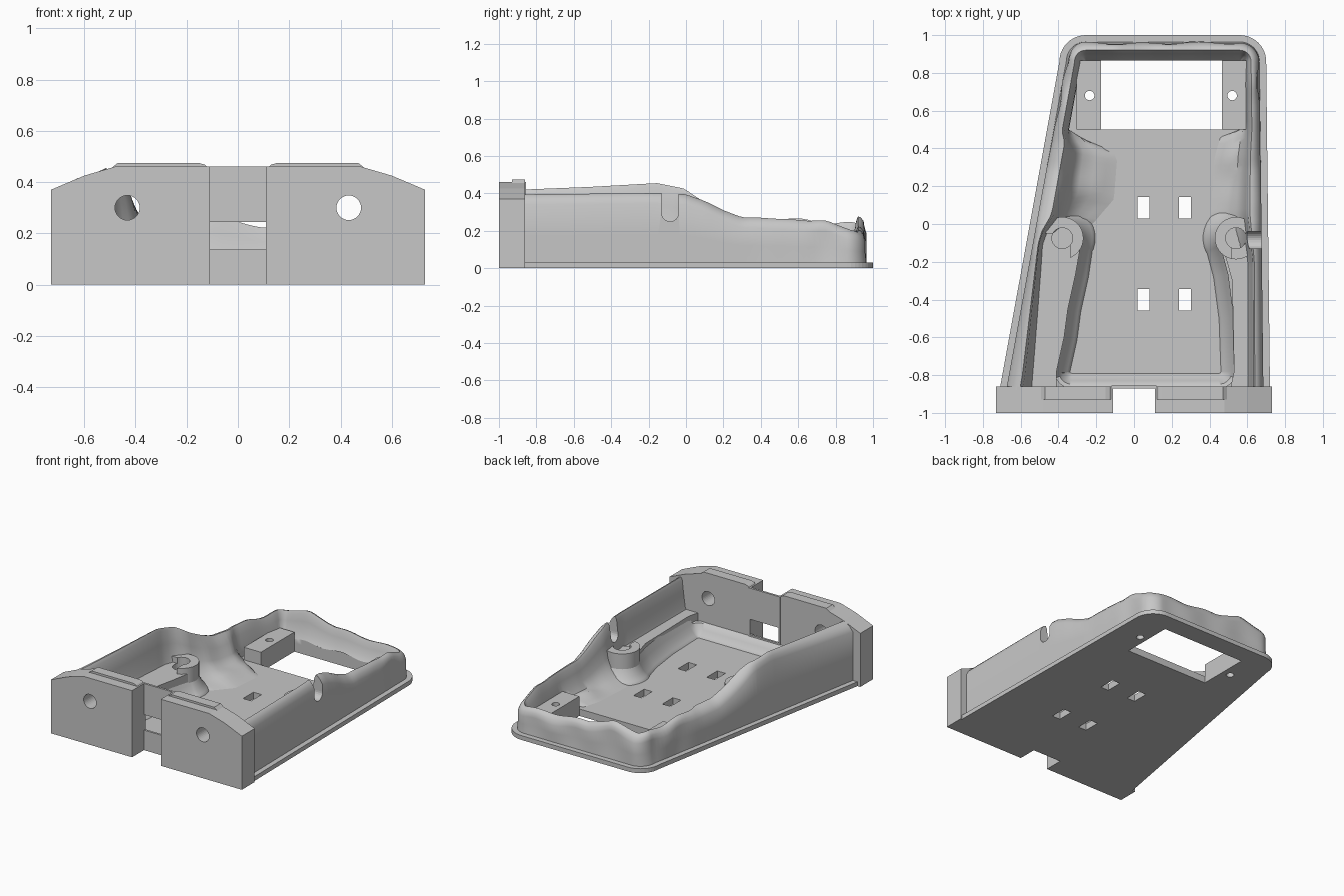
import bpy, bmesh, math
from mathutils import Vector

cube = bpy.data.objects.get("Cube")
if cube:
    bpy.data.objects.remove(cube)

grey = bpy.data.materials.new("plain grey")
grey.use_nodes = True
grey.diffuse_color = (0.57, 0.57, 0.57, 1)
grey.node_tree.nodes["Principled BSDF"].inputs["Base Color"].default_value = (0.57, 0.57, 0.57, 1)


def finish(name, bm, smooth=False):
    bmesh.ops.recalc_face_normals(bm, faces=bm.faces)
    me = bpy.data.meshes.new(name)
    bm.to_mesh(me)
    bm.free()
    me.materials.append(grey)
    ob = bpy.data.objects.new(name, me)
    bpy.context.collection.objects.link(ob)
    if smooth:
        select(ob)
        bpy.ops.object.shade_smooth_by_angle(angle=math.radians(50))
    return ob


def select(ob):
    bpy.ops.object.select_all(action='DESELECT')
    ob.select_set(True)
    bpy.context.view_layer.objects.active = ob


def prism(name, pts, lo, hi, axis='z', smooth=False):
    """Extrude a 2D outline along z, or along y when the outline is in x and z."""
    def place(p, h):
        return (p[0], p[1], h) if axis == 'z' else (p[0], h, p[1])
    bm = bmesh.new()
    a = [bm.verts.new(place(p, lo)) for p in pts]
    b = [bm.verts.new(place(p, hi)) for p in pts]
    bm.faces.new(a)
    bm.faces.new(b)
    for i in range(len(pts)):
        j = (i + 1) % len(pts)
        bm.faces.new((a[i], a[j], b[j], b[i]))
    return finish(name, bm, smooth)


def box(name, x0, x1, y0, y1, z0, z1):
    return prism(name, [(x0, y0), (x1, y0), (x1, y1), (x0, y1)], z0, z1)


def arc(x, y, r, start, end, n):
    """Points on an arc, angles in degrees."""
    angles = [math.radians(start + (end - start) * i / n) for i in range(n + 1)]
    return [Vector((x + r * math.cos(a), y + r * math.sin(a))) for a in angles]


def disc(x, y, r, n=32):
    return arc(x, y, r, 0, 360, n)[:-1]


def sweep(name, path, section):
    """Sweep a closed section, given as inward offset and height, along a path."""
    bm = bmesh.new()
    rings = []
    for i, p in enumerate(path):
        d = (path[min(i + 1, len(path) - 1)] - path[max(i - 1, 0)]).normalized()
        inward = Vector((d.y, -d.x))
        rings.append([bm.verts.new((*(p + inward * o), z)) for o, z in section(p)])
    for a, b in zip(rings, rings[1:]):
        for j in range(len(a)):
            n = (j + 1) % len(a)
            bm.faces.new((a[j], a[n], b[n], b[j]))
    bm.faces.new(rings[0])
    bm.faces.new(rings[-1])
    return finish(name, bm, True)


def cut(ob, *cutters):
    for c in cutters:
        c.hide_render = True
        m = ob.modifiers.new("cut", 'BOOLEAN')
        m.operation, m.solver, m.object = 'DIFFERENCE', 'EXACT', c
        select(ob)
        bpy.ops.object.modifier_apply(modifier=m.name)


def lerp_table(table, t):
    for (a, va), (b, vb) in zip(table, table[1:]):
        if t <= b:
            return va + (vb - va) * max(0, (t - a) / (b - a))
    return table[-1][1]


def line(a, b, n):
    return [Vector(a).lerp(Vector(b), i / n) for i in range(1, n)]


def outline(inset, n):
    """U-shaped path: left side, rounded back, right side."""
    y0, r = -0.87, 0.14 - inset
    top = 1 - inset
    yc = top - r
    bl, br = -0.395 + inset, 0.70 - inset
    start, end = Vector((-0.71 + inset, y0)), Vector((0.72 - inset, y0))
    pts = [start] + line(start, (bl, yc), n) + arc(bl + r, yc, r, 180, 90, 10)
    pts += line((bl + r, top), (br - r, top), max(1, n // 2))
    return pts + arc(br - r, yc, r, 90, 0, 10) + line((br, yc), end, n) + [end]


# Base plate and raised inner floor
base = prism("base_plate", outline(0, 1), 0, 0.03)
floor = prism("inner_floor", outline(0.08, 1), 0.02, 0.048)

# Uneven side and back wall, swept round the outline
TAIL = [(.1, .36), (.2, .31), (.3, .272), (.6, .262), (.8, .24), (1, .23)]
HEIGHT_R = [(-.87, .42), (-.5, .435), (-.15, .455), (0, .425)] + TAIL
HEIGHT_L = [(-.87, .395), (-.1, .402), (0, .395)] + TAIL
SPREAD_R = [(-.87, 1.5), (-.1, .55), (-.03, .7), (.05, 1.3), (.2, 1.7), (.42, 1.6), (.5, .9), (1, .9)]
SPREAD_L = [(-.87, .9), (-.2, .8), (.05, 1.2), (.35, 1.1), (.5, .9), (1, .9)]
LIMIT = [(.42, .45), (.5, .08), (.86, .08), (.92, .1)]


def wall_section(p):
    h = lerp_table(HEIGHT_R if p.x < .15 else HEIGHT_L, p.y)
    k = lerp_table(SPREAD_R if p.x < .15 else SPREAD_L, p.y)
    limit = lerp_table(LIMIT, p.y)
    back = max(0, min(1, (p.y - .3) / .4))
    rise = max(0, min(1, (p.y - .75) / .2))
    h += rise * lerp_table([(-.4, 0), (-.1, .04), (.1, -.01), (.6, -.035)], p.x)
    wob = math.sin(p.x * 21 + p.y * 17) + .5 * math.sin(p.x * 9 - p.y * 31)
    h += .006 * back * wob
    lean = .005 * back * (1.5 + wob)
    sec = [(0, .02), (lean, h * .45), (lean, h - .055), (.017, h - .025), (.035, h - .005), (.05, h), (.06, h - .02),
           (.07, h * .75), (.085, h * .5), (.11, h * .34), (.15, .085 + .01 * wob), (.19, .06), (.24, .042), (.24, .02)]
    return [(min(limit, o * (k if o > .06 else min(1.4, k))), z) for o, z in sec]


wall = sweep("uneven_wall", outline(0.035, 60), wall_section)

# Inner side shelves
shelf_l = prism("right_shelf", [(-.62, -.87), (-.41, -.87), (-.41, -.78), (-.37, -.6), (-.35, -.45),
                (-.31, -.27), (-.28, -.1), (-.34, -.03), (-.49, -.05)], .03, .2, smooth=True)
shelf_r = prism("left_shelf", [(.66, -.87), (.51, -.87), (.53, -.78), (.52, -.3), (.47, -.12),
                (.55, -.04), (.66, -.05)], .03, .18, smooth=True)

# Round posts, cut away on the side facing the front holes
for side, x, shelf in (("right", -.38, shelf_l), ("left", .54, shelf_r)):
    post = prism(side + "_post", disc(x, -.075, .112, 40), .03, .24, smooth=True)
    bore = prism("bore_cutter", disc(x, -.075, .055), .12, .4)
    x0, x1 = (-.6, -.34) if side == "right" else (.52, .7)
    slot = box("slot_cutter", x0, x1, -.3, -.05, .19, .4)
    cut(post, bore, slot)
    cut(shelf, bore)
    for c in (bore, slot):
        bpy.data.objects.remove(c)

# Soft fillet where the floor meets the posts, shelves and front wall
edge = arc(.54, -.075, .105, 70, 215, 14) + [Vector((.49, -.27)), Vector((.52, -.5))]
edge += arc(.45, -.78, .08, 0, -90, 8) + arc(-.33, -.78, .08, 270, 180, 8)
edge += [Vector((-.37, -.6)), Vector((-.35, -.45)), Vector((-.31, -.27))]
edge += arc(-.38, -.075, .105, -30, 110, 14)
sweep("floor_fillet", edge, lambda p: [(-.01, .02), (-.01, .13 if p.y < -.8 else .17), (.012, .125), (.03, .09),
                                       (.055, .062), (.078, .04), (.078, .02)])

# Mounting brackets beside the opening
brackets = [box("right_bracket", -.305, -.175, .5, .865, .01, .135),
            box("left_bracket", .465, .595, .5, .865, .01, .135)]

# Opening, slots and screw holes
opening = box("opening_cutter", -.175, .465, .5, .865, -.1, .6)
slots = [box("slot_cutter", x - .031, x + .031, y - .057, y + .057, -.1, .2)
         for x in (.05, .27) for y in (.085, -.4)]
screws = [prism("screw_cutter", disc(x, .68, .025), -.1, .5) for x in (-.235, .52)]
for ob in (base, floor):
    cut(ob, opening, *slots, *screws)
for ob, c in zip(brackets, screws):
    cut(ob, c)

# U-shaped notch in the wall beside the left post
arch = [(-.13, .6)] + list(arc(-.085, .295, .045, 180, 360, 12)) + [(-.04, .6)]
notch = prism("notch_cutter", arch, .56, .8, axis='y')
for v in notch.data.vertices:
    v.co = (v.co.y, v.co.x, v.co.z)
notch.data.flip_normals()
cut(wall, notch)
for c in [opening, notch] + slots + screws:
    bpy.data.objects.remove(c)

# Front blocks with round holes and raised lips
for side, s in (("right", -1), ("left", 1)):
    prof = [(.73, 0), (.11, 0), (.11, .46), (.48, .46), (.6, .425), (.73, .37)]
    block = prism(side + "_front_block", [(s * x, z) for x, z in prof], -1, -.86, axis='y')
    hole = prism("hole_cutter", disc(s * .432, .3, .048), -1.2, -.7, axis='y')
    cut(block, hole)
    bpy.data.objects.remove(hole)
    lip = [(.11, .45), (.13, .468), (.15, .474), (.47, .474), (.5, .45)]
    prism(side + "_front_lip", [(s * x, z) for x, z in lip], -.93, -.86, axis='y')

# Thin centre panel with a window
panel = box("centre_panel", -.12, .12, -.87, -.855, 0, .46)
window = box("window_cutter", -.11, .11, -1, -.7, .138, .245)
cut(panel, window)
bpy.data.objects.remove(window)
